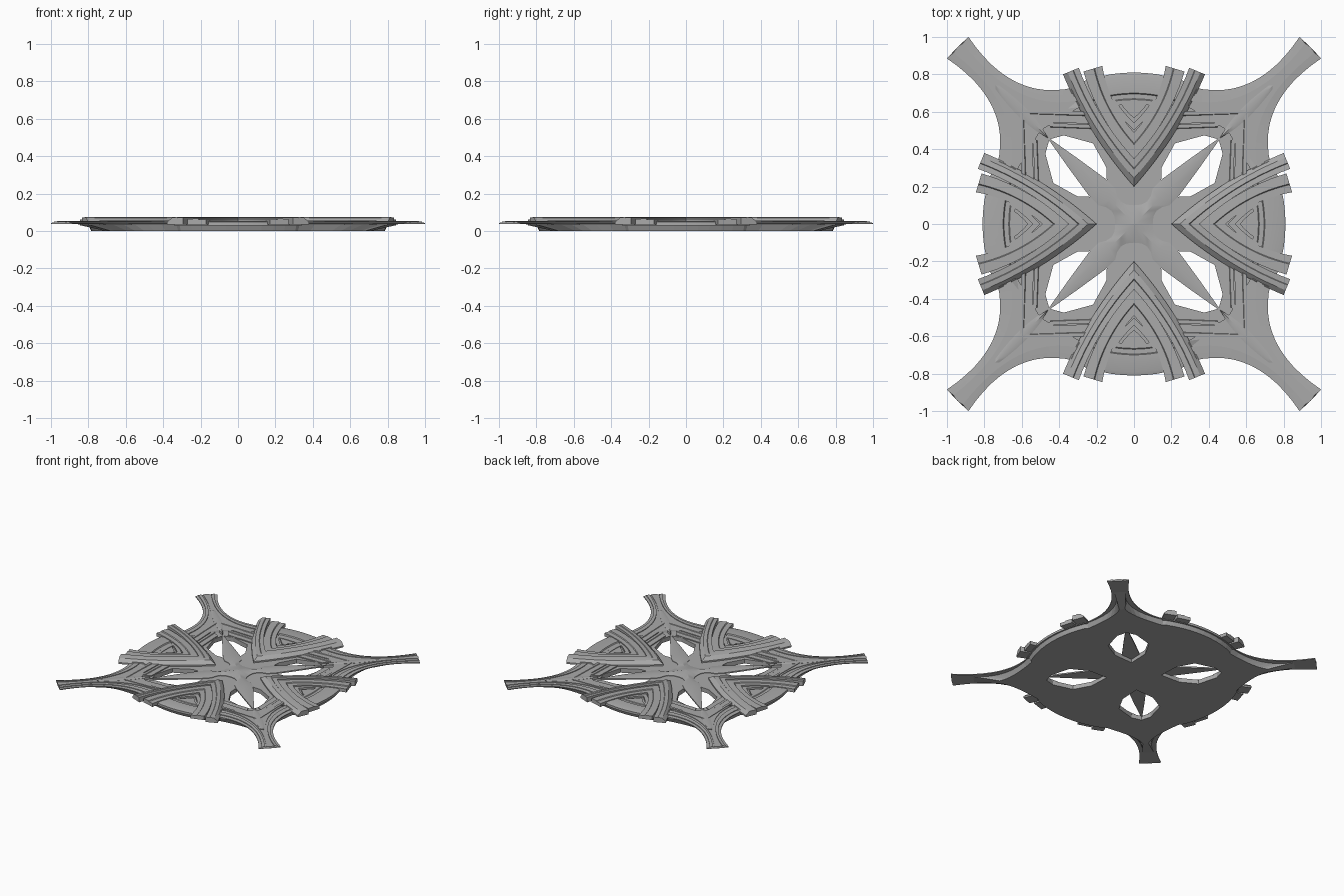
import bpy, bmesh, math
from mathutils import Matrix, Vector

cube = bpy.data.objects.get("Cube")
if cube:
    bpy.data.objects.remove(cube, do_unlink=True)

stone = bpy.data.materials.new("plain grey")
stone.use_nodes = True
GREY = (0.4, 0.4, 0.4, 1)
stone.diffuse_color = GREY
stone.node_tree.nodes["Principled BSDF"].inputs["Base Color"].default_value = GREY


def curve(a, b, c, n=12):
    """Quadratic curve from a to c, pulled towards b."""
    out = []
    for i in range(n + 1):
        t = i / n
        out.append(tuple((1 - t) ** 2 * p + 2 * t * (1 - t) * q + t * t * r
                         for p, q, r in zip(a, b, c)))
    return out


def arc(r, a0, a1, n=12):
    """Arc about the centre, angles in degrees from +y towards +x."""
    angles = [math.radians(a0 + (a1 - a0) * i / n) for i in range(n + 1)]
    return [(r * math.sin(a), r * math.cos(a)) for a in angles]


def vee(a, b, c):
    """Curved V that is symmetric about x = 0, with its apex at a."""
    half = curve(a, b, c)
    return [(-x, y) for x, y in half[:0:-1]] + half


def mix(r, s, t):
    return [tuple(p + (q - p) * t for p, q in zip(a, b)) for a, b in zip(r, s)]


def swap(rail):
    """Mirror a rail across the diagonal."""
    return [(y, x) for x, y in rail]


def finish(name, bm, smooth=False):
    bmesh.ops.remove_doubles(bm, verts=bm.verts, dist=0.00005)
    bmesh.ops.recalc_face_normals(bm, faces=bm.faces)
    mesh = bpy.data.meshes.new(name)
    bm.to_mesh(mesh)
    bm.free()
    mesh.materials.append(stone)
    ob = bpy.data.objects.new(name, mesh)
    bpy.context.collection.objects.link(ob)
    if smooth:
        bpy.ops.object.select_all(action="DESELECT")
        ob.select_set(True)
        bpy.context.view_layer.objects.active = ob
        bpy.ops.object.shade_smooth_by_angle(angle=math.radians(30))


def loft(name, section, mirror=False, smooth=True):
    """Closed solid through (rail, height) pairs, repeated on all four sides."""
    bm = bmesh.new()
    for k in range(4):
        turn = Matrix.Rotation(k * math.pi / 2, 3, "Z")
        for sign in ((1, -1) if mirror else (1,)):
            rows = []
            for rail, z in section:
                zs = z if isinstance(z, list) else [z] * len(rail)
                rows.append([bm.verts.new(turn @ Vector((sign * p[0], p[1], h)))
                             for p, h in zip(rail, zs)])
            for r, s in zip(rows, rows[1:] + rows[:1]):
                for i in range(len(r) - 1):
                    bm.faces.new((r[i], r[i + 1], s[i + 1], s[i]))
            bm.faces.new([r[0] for r in rows])
            bm.faces.new([r[-1] for r in reversed(rows)])
    finish(name, bm, smooth)


# Base plate with a chamfered rim and four diagonal openings
def rim(radius, a, b, c):
    half = arc(radius, 0, 23, 5) + curve(a, b, c, 8)
    quarter = half + swap(half)[::-1]
    return four(quarter[:-1])


def four(quarter):
    pts = []
    for k in range(4):
        turn = Matrix.Rotation(-k * math.pi / 2, 2)
        pts += [tuple(turn @ Vector(p)) for p in quarter]
    return pts


def base_plate(bottom_rim, top_rim, low, high):
    bm = bmesh.new()
    side = [(0.32, 0.11), (0.46, 0.15), (0.6, 0.07)]
    leaf = [(0.2, 0)] + side + [(0.64, 0)] + [(u, -v) for u, v in side[::-1]]
    s = math.sqrt(0.5)
    loops = [(bottom_rim, top_rim)]
    for k in range(4):
        turn = Matrix.Rotation(k * math.pi / 2, 2)
        hole = [tuple(turn @ Vector(((u - v) * s, (u + v) * s))) for u, v in leaf]
        loops.append((hole, hole))
    edges = ([], [])
    for pair in loops:
        rings = [[bm.verts.new((*p, z)) for p in pts]
                 for pts, z in zip(pair, (low, high))]
        n = len(rings[0])
        for ring, group in zip(rings, edges):
            group += [bm.edges.new((ring[i], ring[(i + 1) % n])) for i in range(n)]
        for i in range(n):
            j = (i + 1) % n
            bm.faces.new((rings[0][i], rings[0][j], rings[1][j], rings[1][i]))
    for group in edges:
        bmesh.ops.triangle_fill(bm, use_beauty=True, edges=group)
    finish("base_plate", bm)


base_plate(rim(0.785, (0.32, 0.705), (0.6, 0.66), (0.68, 0.71)),
           rim(0.8, (0.33, 0.725), (0.66, 0.64), (0.8, 0.86)), 0, 0.034)

# Corner arms: stepped bands that sweep in from the rim and out to the tips
edge = curve((0.32, 0.73), (0.65, 0.65), (0.885, 1.0))
step = curve((0.31, 0.7), (0.645, 0.625), (0.9, 0.985))
band = curve((0.3, 0.66), (0.63, 0.595), (0.915, 0.965))
inner = curve((0.29, 0.625), (0.615, 0.565), (0.925, 0.96))
spine = curve((0.5, 0.5), (0.65, 0.65), (0.945, 0.945))
half_arm = [(edge, 0.036), (edge, 0.043), (step, 0.045), (step, 0.05),
            (band, 0.052), (band, 0.047), (inner, 0.047), (inner, 0.051)]
loft("corner_arms", half_arm + [(spine, 0.051)]
     + [(swap(r), z) for r, z in half_arm[::-1]] + [(spine, 0.036)])

# Spearhead ribs running along the diagonals into the arms
blade = curve((0.46, 0.46), (0.53, 0.6), (0.72, 0.74))
crest = curve((0.46, 0.46), (0.6, 0.6), (0.74, 0.74))
loft("corner_spearheads", [(blade, 0.03), (blade, 0.052), (crest, 0.057),
                           (swap(blade), 0.052), (swap(blade), 0.03)])

# Rim arcs between the corner arms
loft("rim_arcs", [(arc(r, -25, 25), z) for r, z in (
    (0.81, 0.03), (0.81, 0.048), (0.79, 0.054), (0.7, 0.054), (0.695, 0.046),
    (0.67, 0.046), (0.665, 0.05), (0.64, 0.05), (0.64, 0.03))])

# Stepped bars beside each chevron
for name, a, b, c, d, z in (
        ("long_bars", (0.24, 0.6), (0.6, 0.61), (0.22, 0.535), (0.58, 0.55), 0.055),
        ("short_bars", (0.2, 0.53), (0.46, 0.54), (0.16, 0.465), (0.42, 0.475), 0.047)):
    far, near = [a, b], [c, d]
    loft(name, [(far, 0.03), (far, z), (mix(far, near, 0.3), z),
                (mix(far, near, 0.35), z - 0.005), (near, z - 0.005), (near, 0.03)],
         mirror=True, smooth=False)

# Large chevrons: sloped outer band and a lower stepped inner band
v_out = vee((0, 0.2), (0.24, 0.47), (0.38, 0.8))
v_mid = vee((0, 0.35), (0.2, 0.57), (0.295, 0.835))
loft("chevron_outer_bands", [
    (v_out, 0.033), (v_out, 0.045), (mix(v_out, v_mid, 0.3), 0.07),
    (mix(v_out, v_mid, 0.62), 0.074), (mix(v_out, v_mid, 0.66), 0.07),
    (v_mid, 0.073), (v_mid, 0.033)])
v_start = vee((0, 0.345), (0.2, 0.57), (0.27, 0.815))
v_in = vee((0, 0.49), (0.13, 0.63), (0.17, 0.845))
loft("chevron_inner_bands", [
    (v_start, 0.033), (v_start, 0.064), (mix(v_start, v_in, 0.55), 0.066),
    (mix(v_start, v_in, 0.6), 0.06), (v_in, 0.06), (v_in, 0.033)])

# Small nested triangles inside the chevrons
t_out = vee((0, 0.5), (0.09, 0.59), (0.15, 0.675))
t_in = vee((0, 0.54), (0.07, 0.61), (0.1, 0.665))
loft("triangle_frames", [(t_out, 0.033), (t_out, 0.052), (t_in, 0.052), (t_in, 0.033)])
t_core = vee((0, 0.565), (0.055, 0.615), (0.075, 0.65))
core_top = [(x, 0.65) for x, y in t_core]
loft("triangle_cores", [(t_core, 0.033), (t_core, 0.046), (core_top, 0.046),
                        (core_top, 0.033)], smooth=False)

# Central star: four ridged rays with rounded bays between them
bay = [(0, 0.1), (0.04, 0.104), (0.07, 0.12), (0.09, 0.15), (0.1, 0.19),
       (0.15, 0.24), (0.3, 0.35), (0.47, 0.47)]
ridge = [(d, d) for d in (0, 0.04, 0.07, 0.1, 0.13, 0.19, 0.32, 0.47)]
ridge_z = [0.056, 0.053, 0.051, 0.05, 0.049, 0.047, 0.044, 0.04]
loft("centre_star", [(bay, 0.028), (bay, 0.038), (ridge, ridge_z),
                     (swap(bay), 0.038), (swap(bay), 0.028), (ridge, 0.028)])
